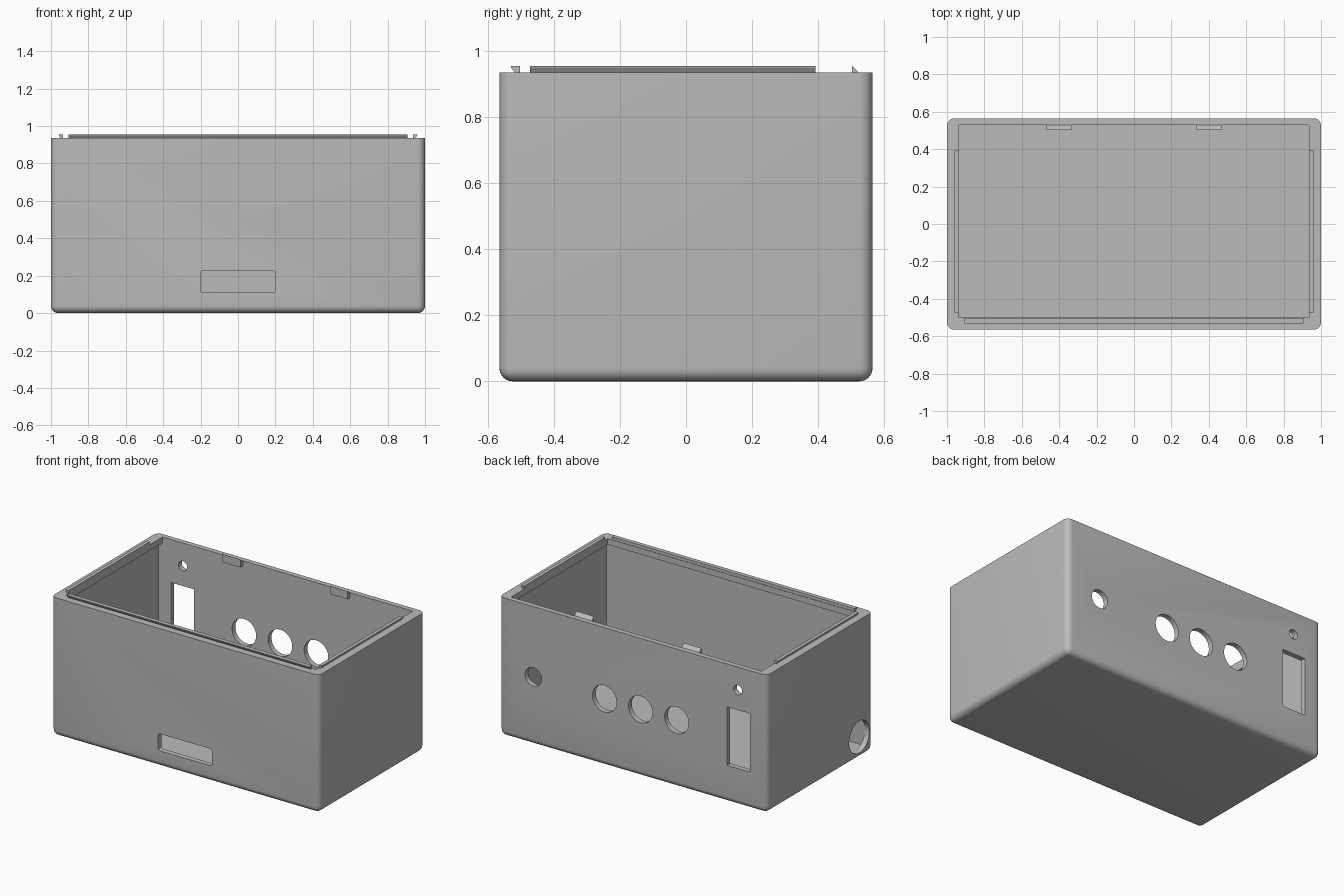
import bpy, bmesh, math
from mathutils import Matrix, Vector

if "Cube" in bpy.data.objects:
    bpy.data.objects.remove(bpy.data.objects["Cube"])

TOP = 0.935      # rim height
WALL = 0.035     # wall and floor thickness
LX, LY = 1.0, 0.565

grey = bpy.data.materials.new("plain grey")
grey.use_nodes = True
colour = (0.5, 0.5, 0.5, 1)
grey.diffuse_color = colour
grey.node_tree.nodes["Principled BSDF"].inputs["Base Color"].default_value = colour


def finish(bm, name):
    bmesh.ops.recalc_face_normals(bm, faces=bm.faces)
    mesh = bpy.data.meshes.new(name)
    bm.to_mesh(mesh)
    bm.free()
    obj = bpy.data.objects.new(name, mesh)
    mesh.materials.append(grey)
    bpy.context.collection.objects.link(obj)
    return obj


def box(name, lo, hi, bevel=0, edge_rule=None):
    lo, hi = Vector(lo), Vector(hi)
    bm = bmesh.new()
    bmesh.ops.create_cube(bm, size=1)
    for v in bm.verts:
        v.co = [a + (b - a) * (c + 0.5) for a, b, c in zip(lo, hi, v.co)]
    if bevel:
        edges = [e for e in bm.edges if edge_rule(e)]
        bmesh.ops.bevel(bm, geom=edges, offset=bevel, segments=6,
                        profile=0.5, affect='EDGES')
    return finish(bm, name)


def cylinder(name, centre, radius, axis):
    bm = bmesh.new()
    bmesh.ops.create_cone(bm, cap_ends=True, segments=48,
                          radius1=radius, radius2=radius, depth=0.2)
    turn = Matrix.Rotation(math.pi / 2, 4, 'Y' if axis == 'X' else 'X')
    bmesh.ops.transform(bm, verts=bm.verts,
                        matrix=Matrix.Translation(centre) @ turn)
    return finish(bm, name)


def prism(name, profile, place, start, end):
    """Extrude a closed profile; place(s, t, along) gives the position."""
    bm = bmesh.new()
    rings = [[bm.verts.new(place(s, t, a)) for s, t in profile]
             for a in (start, end)]
    for ring in rings:
        bm.faces.new(ring)
    n = len(profile)
    for i in range(n):
        j = (i + 1) % n
        bm.faces.new((rings[0][i], rings[0][j], rings[1][j], rings[1][i]))
    return finish(bm, name)


# Outer shell with rounded uprights and base
case = box("case_body", (-LX, -LY, 0), (LX, LY, TOP), 0.04,
           lambda e: min(v.co.z for v in e.verts) < 0.01)

# Cavity, and a narrower mouth that leaves a ledge on three sides
cutters = [
    box("cavity_cutter", (-LX + WALL, -LY + WALL, WALL),
        (LX - WALL, LY - WALL, TOP - 0.04)),
    box("mouth_cutter", (-0.935, -0.5, 0.5), (0.935, LY - WALL, 1.1)),
    # Front slot with softened corners
    box("slot_cutter", (-0.2, -0.65, 0.11), (0.2, -0.45, 0.225), 0.012,
        lambda e: abs(e.verts[0].co.y - e.verts[1].co.y) > 0.1),
    # Back switch opening
    box("switch_cutter", (-0.873, 0.45, 0.25), (-0.7, 0.65, 0.645)),
    # Side cable hole
    cylinder("cable_cutter", (-LX, -0.42, 0.145), 0.108, 'X'),
]
# Round back holes
for x, z, r in ((0.745, 0.46, 0.062), (0.213, 0.455, 0.09),
                (-0.056, 0.455, 0.09), (-0.326, 0.455, 0.09),
                (-0.783, 0.78, 0.032)):
    cutters.append(cylinder("hole_cutter", (x, LY, z), r, 'Y'))

bpy.context.view_layer.objects.active = case
for cutter in cutters:
    cutter.hide_render = True
    mod = case.modifiers.new(cutter.name, 'BOOLEAN')
    mod.operation = 'DIFFERENCE'
    mod.solver = 'EXACT'
    mod.object = cutter
    bpy.ops.object.modifier_apply(modifier=mod.name)
    bpy.data.objects.remove(cutter)

bpy.ops.object.select_all(action='DESELECT')
case.select_set(True)
bpy.ops.object.shade_smooth_by_angle(angle=math.radians(30))

# Undercut lid rails: front, then both sides
rail = [(0, TOP - 0.005), (0, 0.955), (0.028, 0.955),
        (0.026, 0.949), (0.015, TOP), (0.015, TOP - 0.005)]
prism("front_rail", rail, lambda s, t, a: (a, -0.503 - s, t), -0.905, 0.905)
for side, name in ((1, "left_rail"), (-1, "right_rail")):
    prism(name, rail, lambda s, t, a: (side * (0.935 + s * 0.85), a, t),
          -0.472, 0.392)

# Wedge clips on the inside of the back wall
clip = [(0.503, 0.9), (0.503, 0.955), (0.532, 0.926), (0.532, 0.9)]
for side, name in ((1, "left_clip"), (-1, "right_clip")):
    prism(name, clip, lambda s, t, a: (side * a, s, t), 0.335, 0.467)
